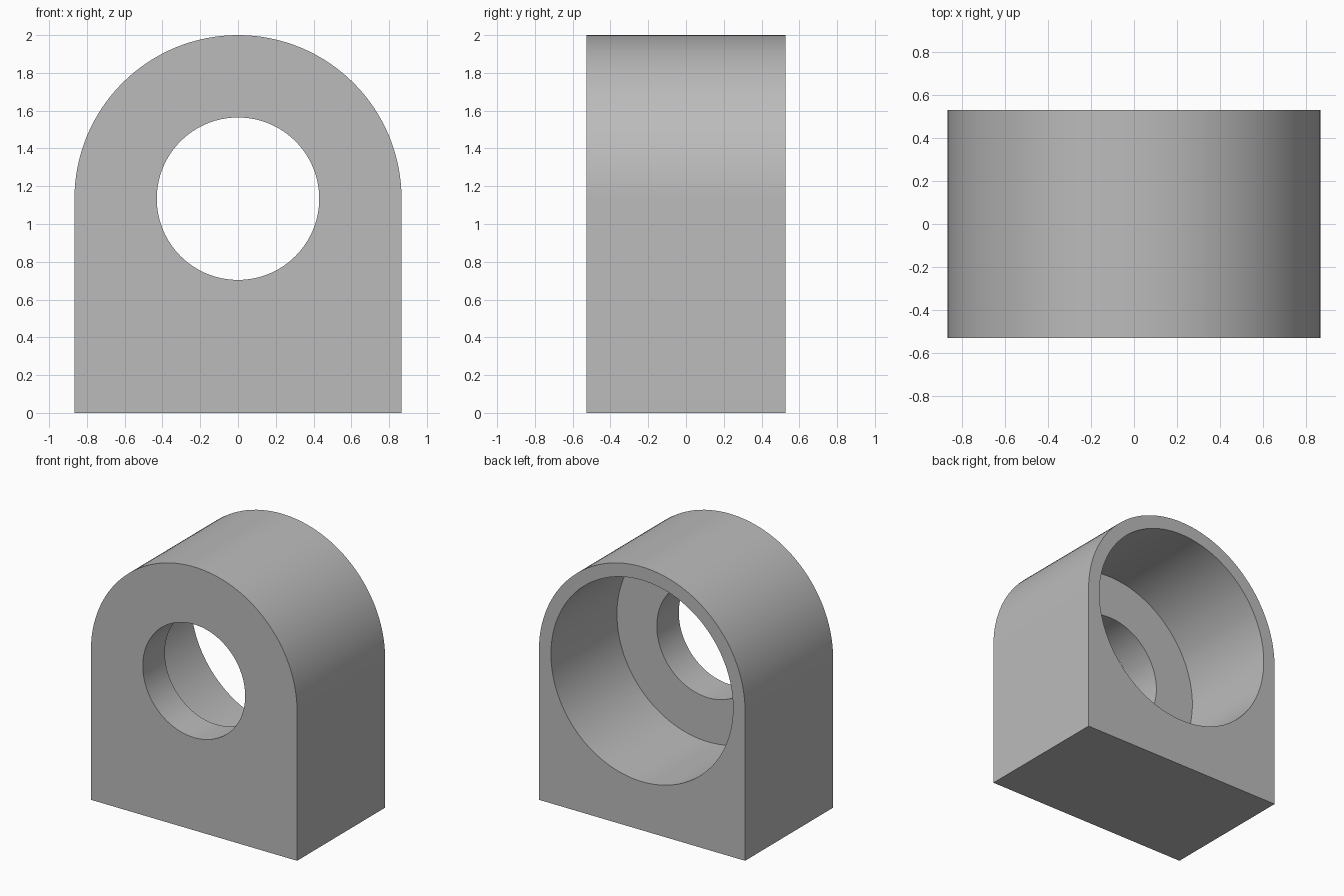
import bpy, bmesh, math
from mathutils import Matrix, Vector

cube = bpy.data.objects.get("Cube")
if cube:
    bpy.data.objects.remove(cube, do_unlink=True)

RADIUS = 0.866        # arch radius and half width
AXIS_Z = 2 - RADIUS   # height of the bore axis
HALF_DEPTH = 0.528
WALL_BACK = -0.264    # inner side of the front wall
HOLE_R, RECESS_R = 0.43, 0.765
STEPS = 64            # segments in the half circle

grey = bpy.data.materials.new("plain grey")
grey.use_nodes = True
colour = (0.5, 0.5, 0.5, 1)
grey.diffuse_color = colour
grey.node_tree.nodes["Principled BSDF"].inputs["Base Color"].default_value = colour


def add_object(name, bm):
    bmesh.ops.recalc_face_normals(bm, faces=bm.faces)
    mesh = bpy.data.meshes.new(name)
    bm.to_mesh(mesh)
    bm.free()
    mesh.materials.append(grey)
    obj = bpy.data.objects.new(name, mesh)
    bpy.context.collection.objects.link(obj)
    return obj


def bore_cutter(name, radius, y0, y1):
    bm = bmesh.new()
    place = Matrix.Translation((0, (y0 + y1) / 2, AXIS_Z)) @ Matrix.Rotation(math.pi / 2, 4, "X")
    bmesh.ops.create_cone(bm, cap_ends=True, segments=2 * STEPS, radius1=radius,
                          radius2=radius, depth=y1 - y0, matrix=place)
    obj = add_object(name, bm)
    obj.hide_render = True
    return obj


# Arched block: square foot with a half-round top, extruded front to back
bm = bmesh.new()
outline = [(-RADIUS, 0), (RADIUS, 0)]
for i in range(STEPS + 1):
    a = math.pi * i / STEPS
    outline.append((RADIUS * math.cos(a), AXIS_Z + RADIUS * math.sin(a)))
front = bm.faces.new([bm.verts.new((x, -HALF_DEPTH, z)) for x, z in outline])
extruded = bmesh.ops.extrude_face_region(bm, geom=[front], use_keep_orig=True)
moved = [v for v in extruded["geom"] if isinstance(v, bmesh.types.BMVert)]
bmesh.ops.translate(bm, verts=moved, vec=Vector((0, 2 * HALF_DEPTH, 0)))
block = add_object("bearing_block", bm)

# Through hole in the front wall and wide recess from the back
cutters = [bore_cutter("recess_cutter", RECESS_R, WALL_BACK, HALF_DEPTH + 0.2),
           bore_cutter("hole_cutter", HOLE_R, -HALF_DEPTH - 0.2, WALL_BACK + 0.2)]
bpy.ops.object.select_all(action="DESELECT")
bpy.context.view_layer.objects.active = block
block.select_set(True)
for cutter in cutters:
    mod = block.modifiers.new(cutter.name, "BOOLEAN")
    mod.operation = "DIFFERENCE"
    mod.solver = "EXACT"
    mod.object = cutter
    bpy.ops.object.modifier_apply(modifier=mod.name)
    bpy.data.objects.remove(cutter, do_unlink=True)

bpy.ops.object.shade_smooth_by_angle(angle=math.radians(30))
